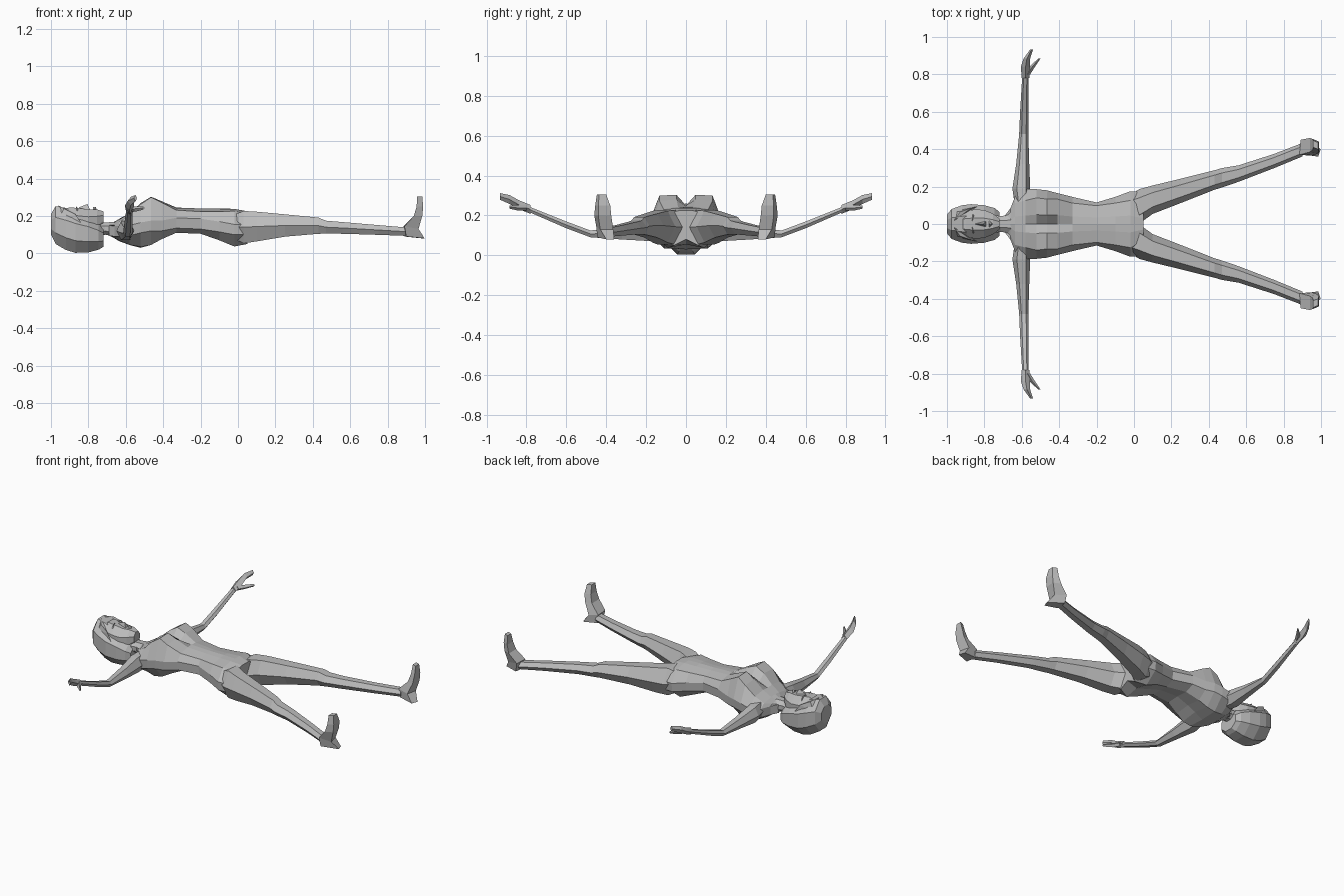
import bpy, bmesh, math

skin = bpy.data.materials.new("plain grey")
skin.diffuse_color = (0.5, 0.5, 0.5, 1)


def finish(name, bm, mirror):
    """Turn a bmesh into a grey object, optionally mirrored left to right."""
    bmesh.ops.recalc_face_normals(bm, faces=bm.faces)
    me = bpy.data.meshes.new(name)
    bm.to_mesh(me)
    bm.free()
    me.materials.append(skin)
    ob = bpy.data.objects.new(name, me)
    bpy.context.collection.objects.link(ob)
    if mirror:
        ob.modifiers.new("mirror", 'MIRROR').use_axis = (False, True, False)


def loft(name, rings, mirror=False):
    """Skin a list of equal-length point rings and cap both ends."""
    bm = bmesh.new()
    rows = [[bm.verts.new(p) for p in r] for r in rings]
    n = len(rows[0])
    for a, b in zip(rows, rows[1:]):
        for i in range(n):
            j = (i + 1) % n
            bm.faces.new((a[i], a[j], b[j], b[i]))
    bm.faces.new(rows[0])
    bm.faces.new(rows[-1])
    finish(name, bm, mirror)


def facet(name, base, tip, mirror=False):
    """Small wedge: a base outline drawn up to a ridge or point."""
    bm = bmesh.new()
    bmesh.ops.convex_hull(bm, input=[bm.verts.new(p) for p in base + tip])
    finish(name, bm, mirror)


def ring_x(x, y, w, zb, zt, n=8, turn=0.5):
    """Ring across x: centre y, half width w, from zb to zt."""
    k = 1 / math.cos(math.pi / n) if turn else 1
    c, h = (zb + zt) / 2, (zt - zb) / 2
    return [(x, y + w * k * math.cos(2 * math.pi * (i + turn) / n),
             c + h * k * math.sin(2 * math.pi * (i + turn) / n)) for i in range(n)]


def ring_y(y, x0, x1, zb, zt, n=6):
    """Ring across y for the arms and fingers."""
    cx, cz = (x0 + x1) / 2, (zb + zt) / 2
    return [(cx + (x1 - x0) / 2 * math.cos(2 * math.pi * i / n), y,
             cz + (zt - zb) / 1.8 * math.sin(2 * math.pi * i / n)) for i in range(n)]


# Torso: x, front centre z, bust/hip y and z, side y and z, back y and z, spine z
torso = [
    (-.69, .155, .025, .15, .045, .125, .025, .10, .095),
    (-.66, .17, .045, .165, .085, .12, .045, .085, .08),
    (-.635, .185, .08, .18, .15, .12, .08, .068, .065),
    (-.58, .21, .09, .215, .187, .125, .10, .045, .05),
    (-.52, .235, .10, .275, .186, .14, .11, .035, .03),
    (-.465, .25, .095, .312, .18, .15, .11, .045, .06),
    (-.41, .25, .095, .285, .165, .15, .10, .075, .085),
    (-.33, .245, .08, .243, .145, .165, .08, .11, .115),
    (-.20, .24, .07, .235, .115, .16, .06, .105, .11),
    (-.10, .24, .08, .235, .145, .145, .09, .07, .08),
    (-.02, .238, .09, .238, .175, .13, .09, .037, .055),
    (.05, .225, .06, .225, .17, .13, .06, .05, .08),
]
rings = []
for x, zf, by, bz, sy, sz, ky, kz, zs in torso:
    half = [(by * .5, zf + .85 * (bz - zf)), (by * 1.4, bz - .012),
            (sy, sz + .025), (sy * .97, sz - .03), (ky, kz)]
    rings.append([(x, 0, zf)] + [(x, y, z) for y, z in half] + [(x, 0, zs)]
                 + [(x, -y, z) for y, z in reversed(half)])
loft("torso", rings)

# Legs: thigh, knee, calf, ankle
loft("leg", [ring_x(x, y, w, zb, zt, 6, 0) for x, y, w, zb, zt in [
    (-.06, .085, .05, .09, .20), (.03, .095, .092, .04, .24),
    (.10, .13, .076, .052, .235), (.25, .177, .065, .08, .218),
    (.43, .235, .052, .098, .198), (.47, .247, .052, .10, .18),
    (.56, .27, .044, .10, .172), (.75, .337, .038, .095, .155),
    (.90, .397, .036, .09, .142)]], True)

# Feet: heel block rising to pointed-up toes
loft("foot", [
    [(.89, .375, .09), (.985, .36, .08), (.998, .40, .08), (.90, .445, .09)],
    [(.885, .37, .145), (.95, .365, .13), (.965, .43, .13), (.89, .45, .145)],
    [(.94, .385, .20), (.98, .375, .20), (.985, .44, .20), (.94, .46, .20)],
    [(.955, .395, .25), (.99, .38, .25), (.99, .44, .25), (.955, .455, .25)],
    [(.958, .41, .305), (.985, .40, .305), (.985, .435, .305), (.958, .447, .305)]], True)

# Arms: shoulder, elbow, wrist
loft("arm", [ring_y(y, a, b, c, d) for y, a, b, c, d in [
    (.08, -.635, -.55, .08, .18), (.19, -.65, -.555, .07, .17),
    (.32, -.63, -.56, .078, .145), (.48, -.614, -.565, .09, .125),
    (.60, -.609, -.563, .135, .17), (.80, -.597, -.565, .222, .25)]], True)

# Hands: palm with fingers, plus a thumb
loft("hand", [ring_y(y, a, b, c, d, 4) for y, a, b, c, d in [
    (.78, -.60, -.56, .21, .25), (.84, -.605, -.555, .235, .275),
    (.885, -.59, -.555, .26, .30), (.932, -.556, -.54, .28, .31)]], True)
loft("thumb", [ring_y(y, a, b, c, d, 4) for y, a, b, c, d in [
    (.80, -.58, -.555, .225, .25), (.84, -.56, -.53, .225, .25),
    (.885, -.512, -.50, .235, .25)]], True)

# Neck
loft("neck", [ring_x(-.78, 0, .05, .08, .17), ring_x(-.71, 0, .042, .10, .165),
              ring_x(-.64, 0, .055, .085, .17)])

# Hair: faceted cap around the back of the head
loft("hair", [ring_x(x, 0, w, zb, zt) for x, w, zb, zt in [
    (-1.0, .05, .10, .21), (-.975, .08, .05, .252), (-.92, .10, .018, .243),
    (-.87, .106, .003, .225), (-.80, .10, .005, .20), (-.745, .085, .02, .165),
    (-.72, .065, .035, .14)]])

# Face: forehead to chin
loft("face", [ring_x(x, 0, w, zb, zt) for x, w, zb, zt in [
    (-.94, .05, .13, .23), (-.90, .07, .11, .246), (-.85, .078, .10, .242),
    (-.80, .075, .10, .235), (-.755, .056, .11, .235), (-.72, .03, .15, .225)]])

# Facial features
facet("nose", [(-.86, 0, .23), (-.79, -.017, .23), (-.79, .017, .23)],
      [(-.805, 0, .264), (-.85, 0, .246)])
facet("lips", [(-.775, -.022, .23), (-.775, .022, .23), (-.755, 0, .23)],
      [(-.775, 0, .249), (-.76, 0, .247)])
facet("brow", [(-.87, .012, .235), (-.862, .055, .22), (-.85, .05, .215)],
      [(-.865, .015, .25), (-.86, .04, .247)], True)
facet("hair_lock", [(-.95, 0, .20), (-.955, .07, .19), (-.83, .095, .15), (-.90, .055, .20)],
      [(-.96, .02, .256), (-.93, .065, .24), (-.87, .085, .21)], True)
